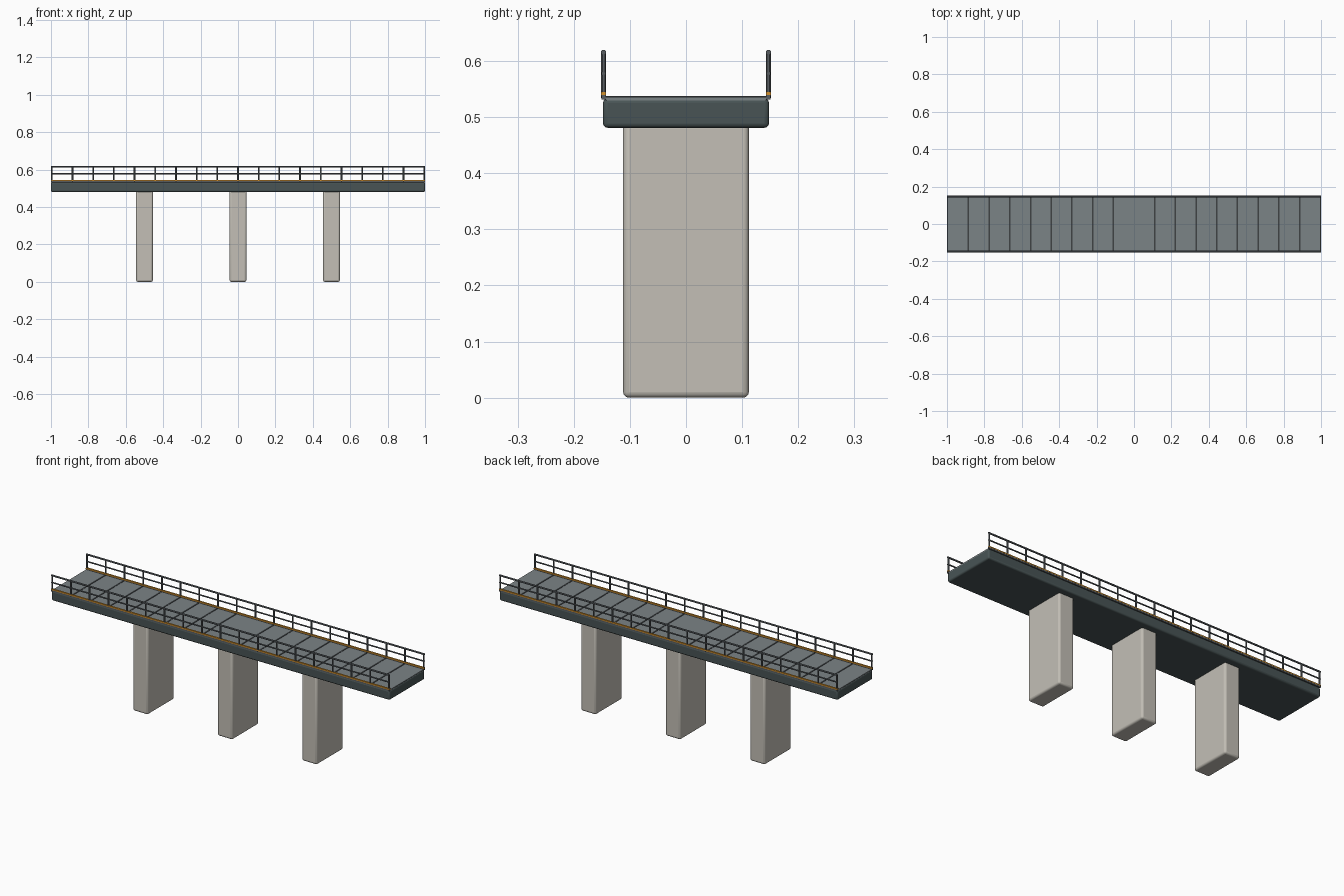
import bpy
import math

if "Cube" in bpy.data.objects:
    bpy.data.objects.remove(bpy.data.objects["Cube"])


def material(name, r, g, b):
    """Flat colour given as 0-255 sRGB, stored linear."""
    def lin(c):
        c /= 255
        return c / 12.92 if c <= 0.04045 else ((c + 0.055) / 1.055) ** 2.4
    m = bpy.data.materials.new(name)
    m.diffuse_color = (lin(r), lin(g), lin(b), 1)
    m.use_nodes = True
    m.node_tree.nodes["Principled BSDF"].inputs["Base Color"].default_value = m.diffuse_color
    return m


CONCRETE = material("warm concrete", 195, 191, 182)
GIRDER = material("dark slate", 72, 84, 85)
ROAD = material("road grey", 123, 131, 134)
METAL = material("rail grey", 88, 93, 97)
SEAM = material("seam dark grey", 62, 66, 68)
ORANGE = material("edge orange", 212, 145, 45)


def box(name, x, y, z, mat, bevel=0.0):
    """Box from (min, max) ranges, optionally with rounded edges."""
    bpy.ops.mesh.primitive_cube_add(
        size=1, location=[(a + b) / 2 for a, b in (x, y, z)])
    ob = bpy.context.object
    ob.name = name
    ob.scale = [b - a for a, b in (x, y, z)]
    bpy.ops.object.transform_apply(location=False, rotation=False, scale=True)
    ob.data.materials.append(mat)
    if bevel:
        mod = ob.modifiers.new("rounded edges", 'BEVEL')
        mod.width = bevel
        mod.segments = 3
        bpy.ops.object.shade_smooth_by_angle()
    return ob


def rod(name, centre, length, radius, along_x=False):
    """Round metal bar, upright or lying along x."""
    bpy.ops.mesh.primitive_cylinder_add(
        vertices=12, radius=radius, depth=length, location=centre,
        rotation=(0, math.pi / 2 if along_x else 0, 0))
    ob = bpy.context.object
    ob.name = name
    ob.data.materials.append(METAL)
    bpy.ops.object.shade_smooth_by_angle()


# Piers
for i, px in enumerate((-0.5, 0, 0.5)):
    box(f"pier_{i + 1}", (px - 0.045, px + 0.045), (-0.112, 0.112),
        (0, 0.49), CONCRETE, 0.01)

# Deck girder and road surface
box("deck_girder", (-1, 1), (-0.148, 0.148), (0.481, 0.533), GIRDER, 0.008)
box("road_surface", (-0.998, 0.998), (-0.143, 0.143), (0.525, 0.536), ROAD)

# Panel seams across the road, none at midspan
STEP = 0.9955 / 9
for i in range(-8, 9):
    if i:
        box(f"road_seam_{i + 9}", (i * STEP - 0.004, i * STEP + 0.004),
            (-0.143, 0.143), (0.534, 0.5375), SEAM)

# Kerbs, orange edge strips and railings on both sides
for side, s in (("front", -1), ("back", 1)):
    yc = s * 0.147

    def span(w):
        return (yc - w / 2, yc + w / 2)

    box(f"{side}_kerb", (-1, 1), span(0.008), (0.531, 0.539), METAL)
    box(f"{side}_edge_strip", (-1, 1), span(0.0095), (0.5385, 0.5445), ORANGE)
    rod(f"{side}_top_rail", (0, yc, 0.6155), 2, 0.0046, True)
    rod(f"{side}_middle_rail", (0, yc, 0.578), 2, 0.0036, True)
    for i in range(-9, 10):
        rod(f"{side}_rail_post_{i + 10}", (i * STEP, yc, 0.575), 0.082, 0.0045)
